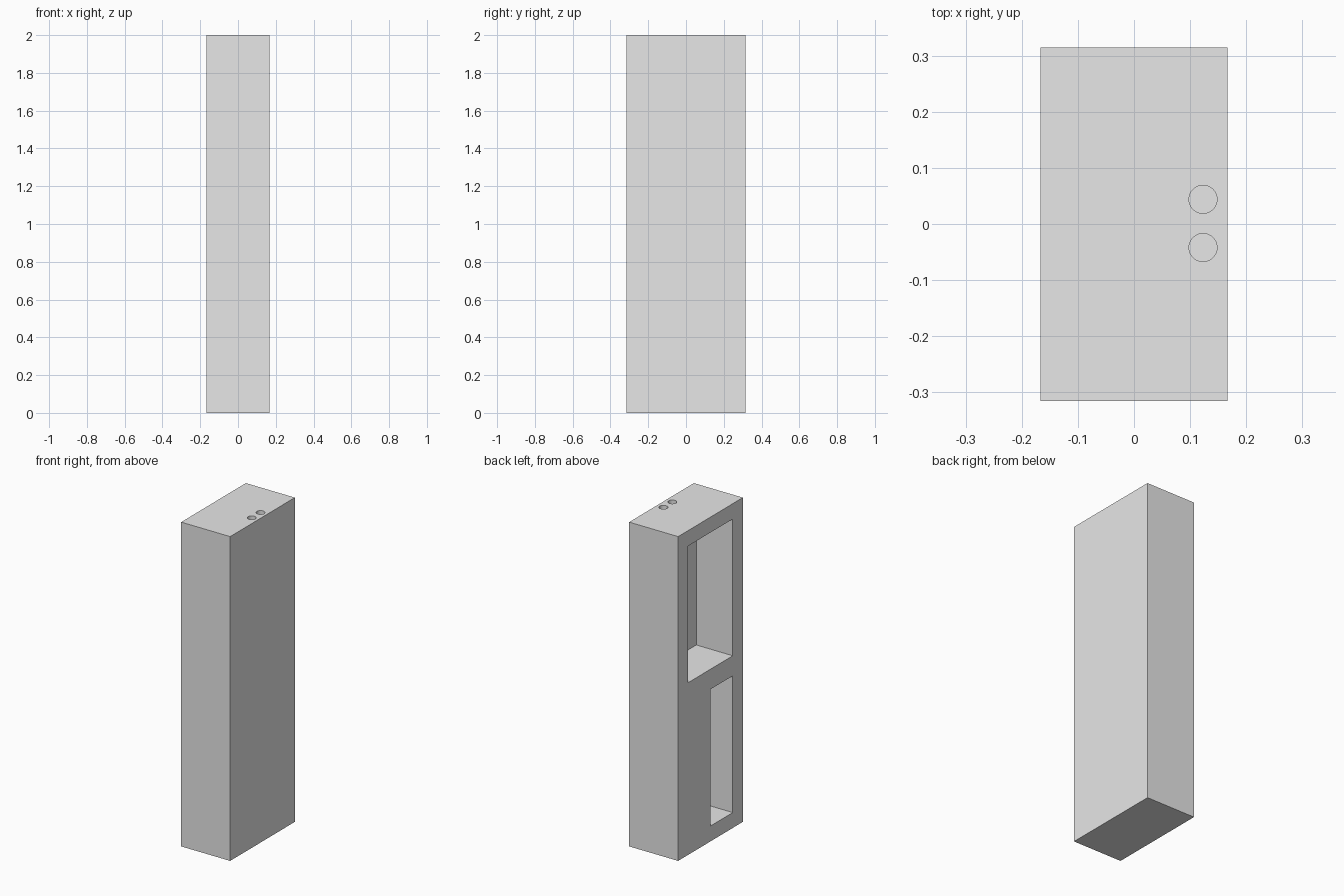
import bpy
import math

if "Cube" in bpy.data.objects:
    bpy.data.objects.remove(bpy.data.objects["Cube"])

W, D, H = 0.334, 0.63, 2.0      # outer size
BACK = 0.082                    # inner wall position of the recesses

grey = bpy.data.materials.new("light_grey")
grey.diffuse_color = (0.8, 0.8, 0.8, 1)
grey.use_nodes = True
grey.node_tree.nodes["Principled BSDF"].inputs["Base Color"].default_value = grey.diffuse_color


def box(name, lo, hi):
    """Axis-aligned box between two corners."""
    bpy.ops.mesh.primitive_cube_add(size=1, location=[(a + b) / 2 for a, b in zip(lo, hi)])
    ob = bpy.context.object
    ob.name = name
    ob.scale = [b - a for a, b in zip(lo, hi)]
    bpy.ops.object.transform_apply(location=True, rotation=False, scale=True)
    ob.data.materials.append(grey)
    return ob


# Solid cabinet block
cabinet = box("cabinet_body", (-W / 2, -D / 2, 0), (W / 2, D / 2, H))

# Tall recesses in the left side: full-width upper one, half-width lower one
cutters = [
    box("upper_recess_cutter", (-W, -0.217, 1.062), (BACK, 0.217, 1.905)),
    box("lower_recess_cutter", (-W, -0.217, 0.095), (BACK, 0.0, 0.938)),
]

# Two round blind holes in the top, above the solid wall
for y in (-0.042, 0.044):
    bpy.ops.mesh.primitive_cylinder_add(vertices=48, radius=0.025, depth=0.2,
                                        location=(0.123, y, H))
    hole = bpy.context.object
    hole.name = "top_hole_cutter"
    hole.data.materials.append(grey)
    cutters.append(hole)

# Cut everything out of the block, then drop the cutters
bpy.ops.object.select_all(action='DESELECT')
cabinet.select_set(True)
bpy.context.view_layer.objects.active = cabinet
for cutter in cutters:
    cutter.hide_render = True
    mod = cabinet.modifiers.new(cutter.name, 'BOOLEAN')
    mod.operation = 'DIFFERENCE'
    mod.solver = 'EXACT'
    mod.object = cutter
    bpy.ops.object.modifier_apply(modifier=mod.name)
    bpy.data.objects.remove(cutter)

bpy.ops.object.shade_smooth_by_angle(angle=math.radians(30))
